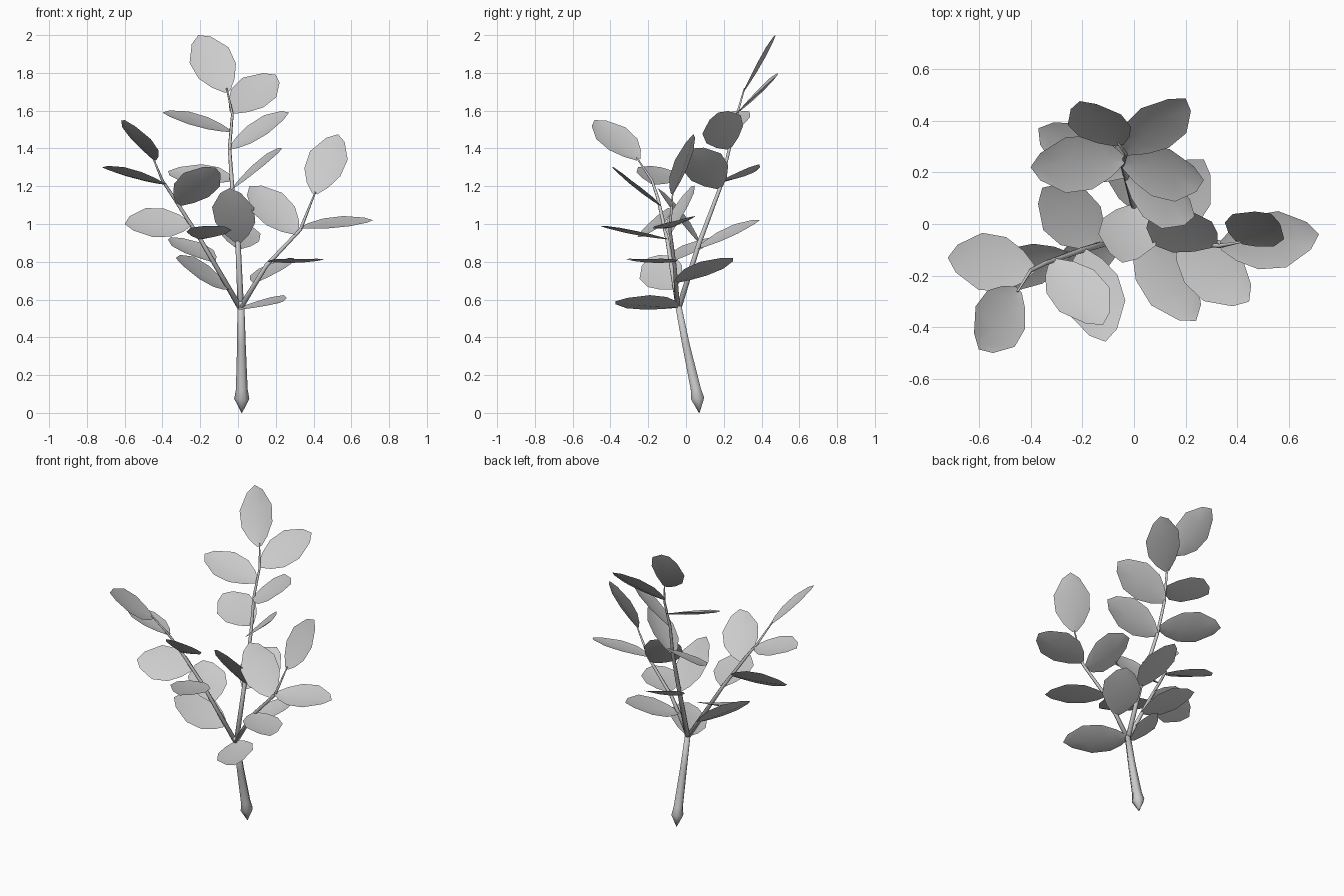
import bpy, bmesh, math
from mathutils import Vector

if "Cube" in bpy.data.objects:
    bpy.data.objects.remove(bpy.data.objects["Cube"])

Z = Vector((0, 0, 1))


def finish(bm, name):
    bmesh.ops.recalc_face_normals(bm, faces=bm.faces)
    for f in bm.faces:
        f.smooth = True
    me = bpy.data.meshes.new(name)
    bm.to_mesh(me)
    bm.free()
    ob = bpy.data.objects.new(name, me)
    bpy.context.collection.objects.link(ob)
    return ob


def tube(name, path, sides=6):
    """Tapered stem along points (x, y, z, radius)."""
    bm = bmesh.new()
    pts = [Vector(p[:3]) for p in path]
    rings = []
    for i, p in enumerate(pts):
        d = (pts[min(i + 1, len(pts) - 1)] - pts[max(i - 1, 0)]).normalized()
        u = d.cross(Vector((0, 1, 0))).normalized()
        v = d.cross(u)
        rings.append([bm.verts.new(p + path[i][3] * (u * math.cos(a) + v * math.sin(a)))
                      for a in [2 * math.pi * k / sides for k in range(sides)]])
    for a, b in zip(rings, rings[1:]):
        for k in range(sides):
            n = (k + 1) % sides
            bm.faces.new((a[k], a[n], b[n], b[k]))
    bm.faces.new(rings[0])
    bm.faces.new(rings[-1])
    finish(bm, name)


def at_height(path, z):
    """Point on a stem at a given height."""
    for a, b in zip(path, path[1:]):
        if a[2] <= z <= b[2]:
            return Vector(a[:3]).lerp(Vector(b[:3]), (z - a[2]) / (b[2] - a[2]))
    return Vector(path[-1][:3])


# leaf outline: position along the midrib, half width
OUTLINE = [(0, .016), (.14, .065), (.35, .108), (.63, .113), (.9, .055)]


def leaf(name, base, tip, roll):
    """Thin leaf with a slight fold; roll in degrees lifts its right side."""
    d = tip - base
    h = d.cross(Z).normalized()
    n = h.cross(d).normalized()
    r = math.radians(roll)
    side = h * math.cos(r) + n * math.sin(r)
    up = side.cross(d).normalized()
    bm = bmesh.new()
    rows = []
    for t, w in OUTLINE:
        c = base + d * t
        rows.append([bm.verts.new(c + side * w * s + up * w * .18 * (abs(s) - .5))
                     for s in (-1, 0, 1)])
    for a, b in zip(rows, rows[1:]):
        for k in (0, 1):
            bm.faces.new((a[k], a[k + 1], b[k + 1], b[k]))
    end = bm.verts.new(tip)
    for k in (0, 1):
        bm.faces.new((rows[-1][k], rows[-1][k + 1], end))
    finish(bm, name)


# stems
trunk = [(.02, .07, 0, .002), (.02, .062, .075, .04), (.02, .052, .125, .031),
         (.018, .0, .36, .023), (.015, -.045, .59, .018)]
main = [(.015, -.04, .55, .017), (0, .07, .9, .014), (-.03, .18, 1.19, .011),
        (-.045, .23, 1.4, .009), (-.03, .27, 1.58, .007), (-.06, .31, 1.72, .004)]
left = [(.015, -.04, .55, .015), (-.2, -.1, .92, .011), (-.34, -.15, 1.14, .009),
        (-.4, -.18, 1.23, .007), (-.45, -.26, 1.35, .004)]
right = [(.015, -.045, .56, .015), (.15, -.06, .78, .011),
         (.33, -.085, .97, .009), (.41, -.07, 1.17, .004)]

# leaves of each stem: base height, tip x, y, z, roll
foliage = {
    "trunk": (trunk, [(.56, .24, -.375, .59, -18)]),
    "main_stem": (main, [
        (1.7, -.21, .475, 2.0, 37), (1.59, .2, .485, 1.79, -33),
        (1.49, -.4, .22, 1.59, 18), (1.4, .27, .17, 1.59, -30),
        (1.23, -.37, .37, 1.28, 24), (1.19, .235, .03, 1.4, -28),
        (.9, -.045, -.15, 1.19, 0), (.87, .01, .39, 1.02, -14)]),
    "left_branch": (left, [
        (1.34, -.6, -.485, 1.55, 20), (1.21, -.72, -.13, 1.3, -13),
        (1.1, -.12, -.39, 1.3, 22), (1.0, -.6, -.2, 1.0, 43),
        (.92, -.11, -.455, .99, 3), (.8, -.355, .14, .93, 4),
        (.66, -.33, -.2, .82, 36)]),
    "right_branch": (right, [
        (1.16, .53, .04, 1.475, -25), (.98, .715, -.04, 1.02, -14),
        (.95, .06, .03, 1.2, 38), (.8, .445, -.3, .81, 0),
        (.69, .27, .25, .82, 10)]),
}
for name, (path, leaves) in foliage.items():
    tube(name, path)
    for i, (z, x, y, tz, roll) in enumerate(leaves):
        leaf(f"{name}_leaf_{i + 1}", at_height(path, z), Vector((x, y, tz)), roll)
